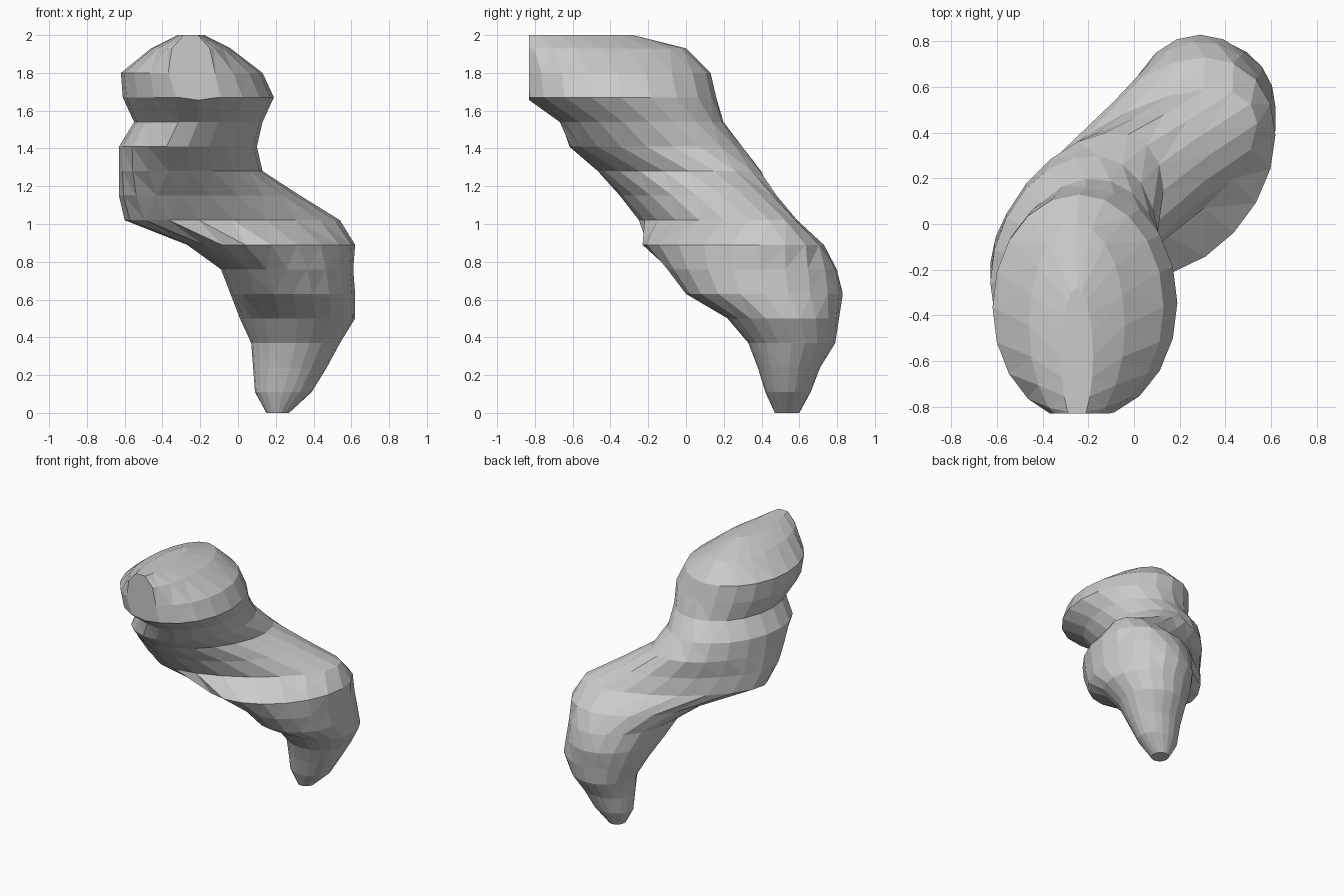
import bpy, bmesh
from math import sin, cos, radians, tau

if "Cube" in bpy.data.objects:
    bpy.data.objects.remove(bpy.data.objects["Cube"])

SIDES = 20
FRONT_CUT = -0.83

# Horizontal slices: z, x min, x max, y min, y max, skew of the oval in degrees
SLICES = [
    (0.00, 0.15, 0.27, 0.47, 0.60, 0),
    (0.11, 0.09, 0.39, 0.42, 0.66, 0),
    (0.24, 0.08, 0.47, 0.38, 0.71, 0),
    (0.37, 0.07, 0.54, 0.33, 0.79, 0),
    (0.50, 0.01, 0.62, 0.22, 0.81, 0),
    (0.63, -0.04, 0.62, 0.00, 0.83, 0),
    (0.76, -0.09, 0.61, -0.10, 0.80, 5),
    (0.89, -0.27, 0.62, -0.23, 0.73, 17),
    (1.02, -0.60, 0.54, -0.25, 0.59, 40),
    (1.15, -0.63, 0.33, -0.35, 0.48, 35),
    (1.28, -0.63, 0.13, -0.47, 0.40, 25),
    (1.41, -0.63, 0.10, -0.62, 0.30, 12),
    (1.54, -0.55, 0.13, -0.67, 0.20, 5),
    (1.67, -0.61, 0.19, -0.85, 0.16, 0),
    (1.80, -0.62, 0.13, -0.86, 0.13, 0),
    (1.93, -0.46, -0.04, -0.89, 0.00, 0),
    (2.00, -0.32, -0.18, -0.88, -0.28, 0),
]


def oval(bm, z, x0, x1, y0, y1, skew):
    """Ring of vertices filling the given bounds, leaning along the diagonal."""
    ring = []
    for i in range(SIDES):
        t = tau * i / SIDES
        x = (x0 + x1) / 2 + (x1 - x0) / 2 * cos(t)
        y = (y0 + y1) / 2 + (y1 - y0) / 2 * sin(t + radians(skew))
        ring.append(bm.verts.new((x, y, z)))
    return ring


# Twisted body: skin the slices together and close both ends
bm = bmesh.new()
rings = [oval(bm, *s) for s in SLICES]
for low, high in zip(rings, rings[1:]):
    for i in range(SIDES):
        j = (i + 1) % SIDES
        bm.faces.new((low[i], low[j], high[j], high[i]))
bm.faces.new(rings[0][::-1])
bm.faces.new(rings[-1])

# Flat cut end at the front of the head
bmesh.ops.bisect_plane(bm, geom=bm.verts[:] + bm.edges[:] + bm.faces[:],
                       plane_co=(0, FRONT_CUT, 0), plane_no=(0, -1, 0),
                       clear_outer=True)
bmesh.ops.holes_fill(bm, edges=[e for e in bm.edges if e.is_boundary], sides=0)
bmesh.ops.triangulate(bm, faces=[f for f in bm.faces if len(f.verts) == 4])
bmesh.ops.recalc_face_normals(bm, faces=bm.faces[:])

mesh = bpy.data.meshes.new("twisted_body")
bm.to_mesh(mesh)
bm.free()
body = bpy.data.objects.new("twisted_body", mesh)
bpy.context.collection.objects.link(body)
